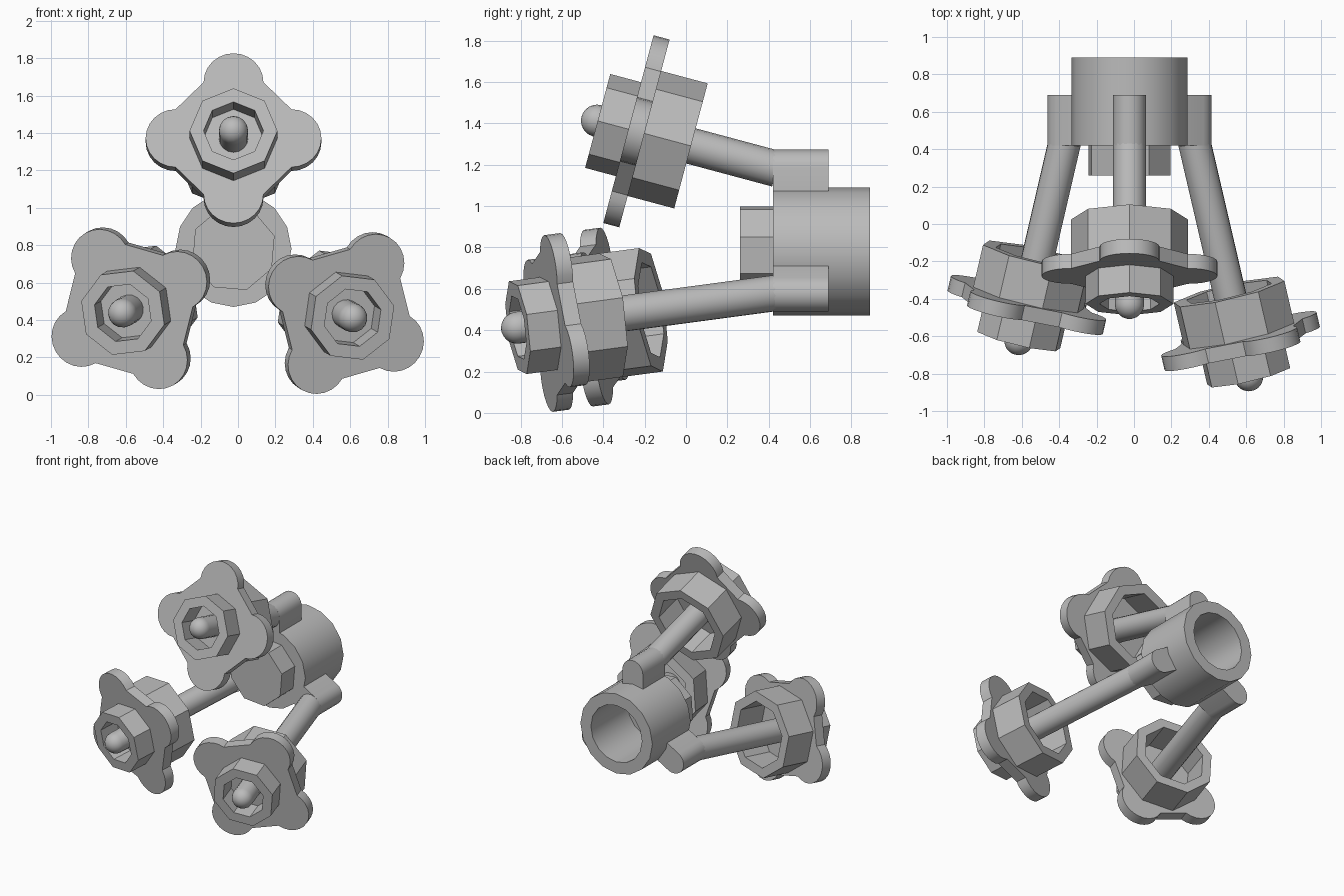
import bpy, bmesh
from math import radians, sin, cos, pi
from mathutils import Matrix

if "Cube" in bpy.data.objects:
    bpy.data.objects.remove(bpy.data.objects["Cube"])

grey = bpy.data.materials.new("plain grey")
grey.use_nodes = True
COLOUR = (0.5, 0.5, 0.5, 1)
grey.diffuse_color = COLOUR
grey.node_tree.nodes["Principled BSDF"].inputs["Base Color"].default_value = COLOUR


def finish(name, bm, matrix):
    bmesh.ops.remove_doubles(bm, verts=bm.verts, dist=0.0005)
    bmesh.ops.recalc_face_normals(bm, faces=bm.faces)
    mesh = bpy.data.meshes.new(name)
    bm.to_mesh(mesh)
    bm.free()
    mesh.materials.append(grey)
    mesh.shade_smooth()
    mesh.set_sharp_from_angle(angle=radians(30))
    obj = bpy.data.objects.new(name, mesh)
    obj.matrix_world = matrix
    bpy.context.collection.objects.link(obj)


def lathe(name, profile, sides, matrix, phase=0.0, closed=False):
    """Turn (radius, height) points about local z."""
    bm = bmesh.new()
    rings = []
    for r, h in profile:
        angles = [phase + 2 * pi * i / sides for i in range(sides)]
        rings.append([bm.verts.new((r * cos(a), r * sin(a), h)) for a in angles])
    pairs = list(zip(rings, rings[1:]))
    if closed:
        pairs.append((rings[-1], rings[0]))
    for low, high in pairs:
        for i in range(sides):
            j = (i + 1) % sides
            bm.faces.new((low[i], low[j], high[j], high[i]))
    if not closed:
        for ring, (r, h) in ((rings[0], profile[0]), (rings[-1], profile[-1])):
            if r > 0:
                bm.faces.new(ring)
    finish(name, bm, matrix)


def ring(name, outer, inner, start, end, matrix):
    """Octagonal collar with a corner pointing outward."""
    profile = [(inner, start), (outer, start), (outer, end), (inner, end)]
    lathe(name, profile, 8, matrix, closed=True)


def slab(name, outline, start, end, matrix):
    """Extrude a flat outline along local z."""
    bm = bmesh.new()
    face = bm.faces.new([bm.verts.new((x, y, start)) for x, y in outline])
    top = bmesh.ops.extrude_face_region(bm, geom=[face])
    moved = [g for g in top["geom"] if isinstance(g, bmesh.types.BMVert)]
    bmesh.ops.translate(bm, verts=moved, vec=(0, 0, end - start))
    finish(name, bm, matrix)


def arc(cx, cy, r, first, last, steps):
    angles = [radians(first + (last - first) * i / steps) for i in range(steps + 1)]
    return [(cx + r * cos(a), cy + r * sin(a)) for a in angles]


# Local z of the hub frame points to the front, local y points up
hub = Matrix.Translation((-0.024, 0.42, 0.78))
forward = Matrix.Rotation(radians(90), 4, 'X')

# Hub cup, open at the back, with an octagonal nose
lathe("hub_cup", [(0, 0), (0.31, 0), (0.31, -0.47), (0.22, -0.47), (0.22, -0.02), (0, -0.02)],
      16, hub @ forward)
lathe("hub_nose", [(0.23, -0.01), (0.23, 0.16)], 8, hub @ forward, radians(17.7))

# Four-lobed plate outline
lobes = []
for k in range(4):
    a = k * 90
    lobes += arc(0.31 * cos(radians(a)), 0.31 * sin(radians(a)), 0.16, a - 90, a + 90, 12)

# Socket outline: round outside, flat sides running into the hub
socket = arc(0, 0.405, 0.088, 0, 180, 10) + [(-0.088, 0.29), (0.088, 0.29)]

TILT, PIVOT, ROD, PIN = 75, 0.405, 0.088, 0.078
arms = (("upper", 0, 0.41), ("right", -120, 0.61), ("left", 120, 0.81))
for side, turn, reach in arms:
    around = hub @ Matrix.Rotation(radians(turn), 4, 'Y')
    slab(side + "_socket", socket, -0.27, 0, around @ forward)

    # Splayed rod, ending in a domed pin
    arm = around @ Matrix.Translation((0, 0, PIVOT)) @ Matrix.Rotation(radians(TILT), 4, 'X')
    lathe(side + "_rod", [(ROD, -0.02), (ROD, reach + 0.25)], 16, arm)
    tip = reach + 0.47
    dome = [(PIN * cos(pi / 2 * i / 6), tip + PIN * sin(pi / 2 * i / 6)) for i in range(6)]
    lathe(side + "_pin", [(PIN, reach + 0.25)] + dome + [(0, tip + PIN)], 16, arm)

    # Rear collar, lobed plate and front collar
    head = arm @ Matrix.Translation((0, 0, reach))
    ring(side + "_rear_collar", 0.313, 0.24, 0, 0.24, head)
    slab(side + "_lobed_plate", lobes, 0.233, 0.313, head)
    ring(side + "_front_collar", 0.235, 0.16, 0.31, 0.467, head)
